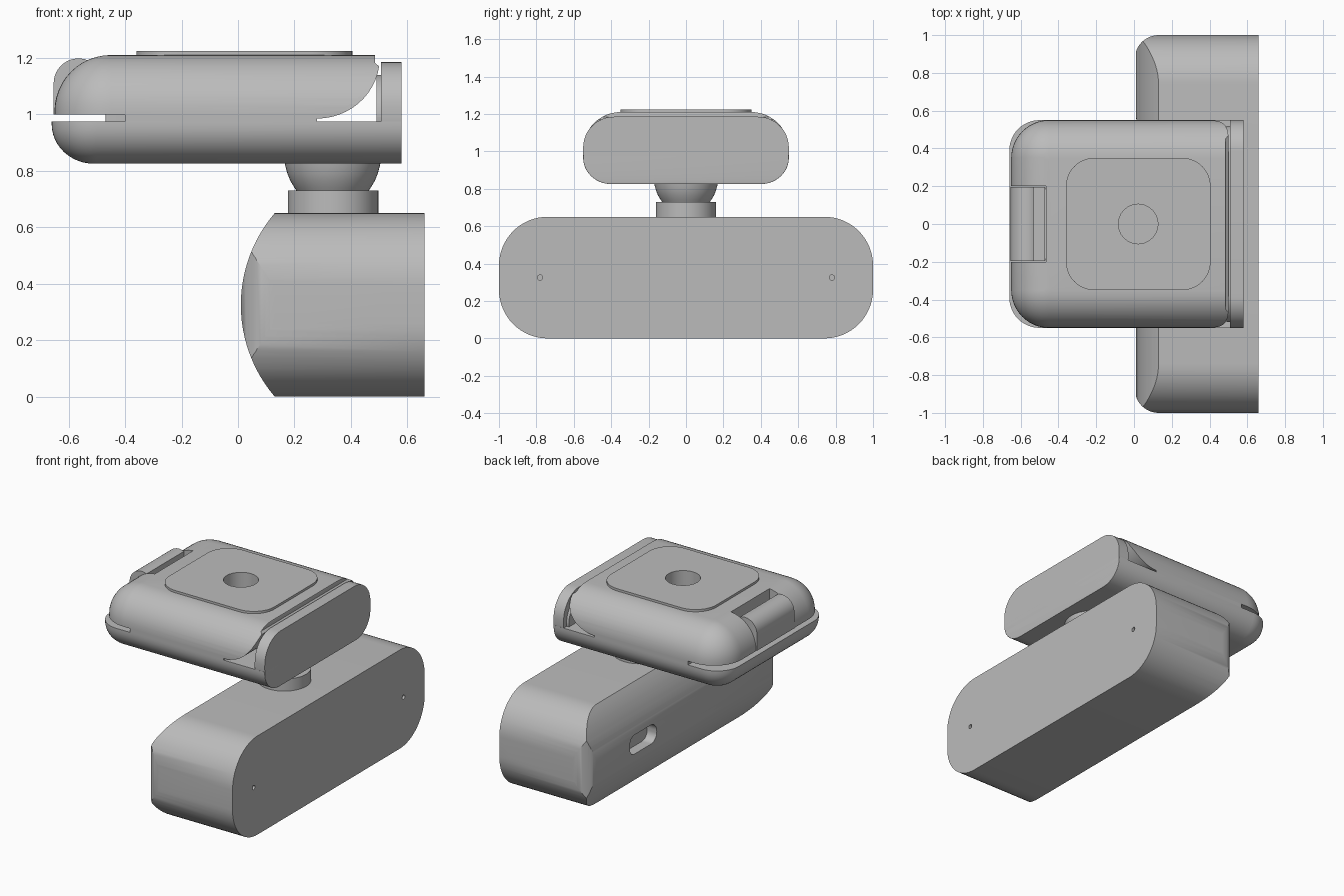
import bpy, bmesh, math

if "Cube" in bpy.data.objects:
    bpy.data.objects.remove(bpy.data.objects["Cube"])

grey = bpy.data.materials.new("plain grey")
grey.use_nodes = True
COLOUR = (0.5, 0.5, 0.5, 1)
grey.diffuse_color = COLOUR
grey.node_tree.nodes["Principled BSDF"].inputs["Base Color"].default_value = COLOUR


def arc(cu, cv, ru, rv, start, end, n=12):
    """Points along an elliptical arc, angles in degrees."""
    angles = [math.radians(start + (end - start) * i / n) for i in range(n + 1)]
    return [(cu + ru * math.cos(a), cv + rv * math.sin(a)) for a in angles]


def rounded(u0, u1, v0, v1, right, left, n=12):
    """Rounded rectangle with separate radii for its right and left corners."""
    pts = []
    for u, v, r, start in ((u1 - right, v0 + right, right, 270), (u1 - right, v1 - right, right, 0),
                           (u0 + left, v1 - left, left, 90), (u0 + left, v0 + left, left, 180)):
        pts += arc(u, v, r, r, start, start + 90, n)
    return pts


def loft(name, rings):
    """Closed solid through rings that have equal point counts."""
    bm = bmesh.new()
    loops = [[bm.verts.new(p) for p in ring] for ring in rings]
    count = len(loops[0])
    for low, high in zip(loops, loops[1:]):
        for i in range(count):
            j = (i + 1) % count
            bm.faces.new((low[i], low[j], high[j], high[i]))
    bm.faces.new(loops[0][::-1])
    bm.faces.new(loops[-1])
    bmesh.ops.remove_doubles(bm, verts=bm.verts, dist=1e-5)
    bmesh.ops.recalc_face_normals(bm, faces=bm.faces)
    mesh = bpy.data.meshes.new(name)
    bm.to_mesh(mesh)
    bm.free()
    mesh.materials.append(grey)
    obj = bpy.data.objects.new(name, mesh)
    bpy.context.collection.objects.link(obj)
    return obj


def prism(name, pts, axis, a, b):
    """Extrude a profile along one axis from a to b."""
    place = {"x": lambda u, v, w: (w, u, v),
             "y": lambda u, v, w: (u, w, v),
             "z": lambda u, v, w: (u, v, w)}[axis]
    return loft(name, [[place(u, v, w) for u, v in pts] for w in (a, b)])


def combine(obj, tool, operation):
    """Apply a boolean and discard the tool."""
    mod = obj.modifiers.new("shape", "BOOLEAN")
    mod.operation, mod.solver, mod.object = operation, "EXACT", tool
    tool.hide_render = True
    bpy.context.view_layer.objects.active = obj
    bpy.ops.object.modifier_apply(modifier=mod.name)
    bpy.data.objects.remove(tool)


def tray(name, x0, x1, half, radius, z_flat, z_wall, z_end, bulge):
    """Slab with rounded sides and back, flat at the lens end."""
    rings = [(0, z_flat)]
    for i in range(13):
        a = math.radians(90 * i / 12)
        rings.append((bulge * (1 - math.cos(a)), z_wall + (z_end - z_wall) * math.sin(a)))
    return loft(name, [[(x, y, z) for x, y in
                        rounded(x0 + d, x1, d - half, half - d, 0.002, max(radius - d, 0.02))]
                       for d, z in rings])


# Camera body: rounded bar with a domed back and soft back corners
body = prism("camera_body", rounded(-1, 1, 0, 0.65, 0.26, 0.26, 16), "x", -0.1, 0.66)
dome = math.degrees(math.asin(0.325 / 0.5))
combine(body, prism("dome_tool", [(0.8, 0), (0.8, 0.65)]
                    + arc(0.51, 0.325, 0.5, 0.5, 180 - dome, 180 + dome, 24), "y", -1.1, 1.1), "INTERSECT")
combine(body, prism("corner_tool", rounded(0.005, 0.9, -1, 1, 0.01, 0.125), "z", -0.1, 0.8), "INTERSECT")

# Cable port in the back and two pin holes in the front
combine(body, prism("port_tool", rounded(0.29, 0.57, 0.265, 0.39, 0.055, 0.055), "x", -0.1, 0.08), "DIFFERENCE")
for side in (-1, 1):
    combine(body, prism("pin_tool", arc(side * 0.78, 0.325, 0.014, 0.014, 0, 345, 23), "x", 0.64, 0.7), "DIFFERENCE")

# Swivel neck and ball joint
neck = prism("swivel_neck", arc(0.337, 0, 0.16, 0.16, 0, 352.5, 47), "z", 0.64, 0.73)
bowl = [(0.125, 0.725), (0.135, 0.74), (0.15, 0.765), (0.16, 0.79), (0.167, 0.815), (0.17, 0.83)]
ball = loft("ball_joint", [[(x, y, z) for x, y in arc(0.335, 0, r, r, 0, 352.5, 47)] for r, z in bowl])

# Lower clamp: tray, upright end plate and its inner lip
lower = tray("lower_clamp", -0.66, 0.58, 0.55, 0.16, 0.975, 0.965, 0.825, 0.15)
plate = prism("clamp_end_plate", rounded(-0.55, 0.55, 0.825, 1.185, 0.165, 0.165), "x", 0.507, 0.58)
lip = prism("clamp_lip", rounded(-0.52, 0.52, 0.85, 1.14, 0.15, 0.15), "x", 0.49, 0.51)

# Upper clamp with a swept underside at the lens end and a hinge notch
upper = tray("upper_clamp", -0.65, 0.485, 0.55, 0.2, 1.0, 1.01, 1.21, 0.2)
sweep = arc(0.28, 1.2, 0.205, 0.2, 270, 355)
combine(upper, prism("sweep_tool", sweep + [(0.6, 1.18), (0.6, 0.9), (0.28, 0.9)], "y", -1, 1), "DIFFERENCE")
notch = [(-0.8, -0.2), (-0.467, -0.2), (-0.467, 0.2), (-0.8, 0.2)]
combine(upper, prism("notch_tool", notch, "z", 0.9, 1.3), "DIFFERENCE")

# Grip pad following the swept underside
pad = tray("grip_pad", -0.65, 0.505, 0.55, 0.2, 0.95, 1.01, 1.21, 0.2)
strip = [(-0.40, 1.0), (-0.40, 0.975), (0.28, 0.975)] + arc(0.28, 1.2, 0.222, 0.215, 270, 352) + sweep[::-1]
combine(pad, prism("strip_tool", strip, "y", -1, 1), "INTERSECT")

# Hinge knuckle and the bridge that ties it to the lower clamp
knuckle = prism("hinge_knuckle", [(-0.47, 1.0), (-0.47, 1.08), (-0.53, 1.08), (-0.53, 1.19)]
                + arc(-0.565, 1.11, 0.088, 0.088, 75, 180) + [(-0.653, 1.0)], "y", -0.195, 0.195)
bridge = prism("hinge_bridge", rounded(-0.47, -0.39, -0.195, 0.195, 0.01, 0.01), "z", 0.96, 1.02)

# Raised top pad with a ribbed tripod socket
top = prism("top_pad", rounded(-0.36, 0.405, -0.35, 0.35, 0.15, 0.15), "z", 1.2, 1.225)
for part in (upper, top):
    combine(part, prism("socket_tool", arc(0.022, 0, 0.105, 0.105, 0, 345, 23), "z", 1.1, 1.3), "DIFFERENCE")

# Smooth shading with crisp edges
bpy.ops.object.select_all(action="DESELECT")
for part in (body, neck, ball, lower, plate, lip, upper, pad, knuckle, bridge, top):
    part.select_set(True)
bpy.context.view_layer.objects.active = body
bpy.ops.object.shade_smooth_by_angle(angle=math.radians(30))
